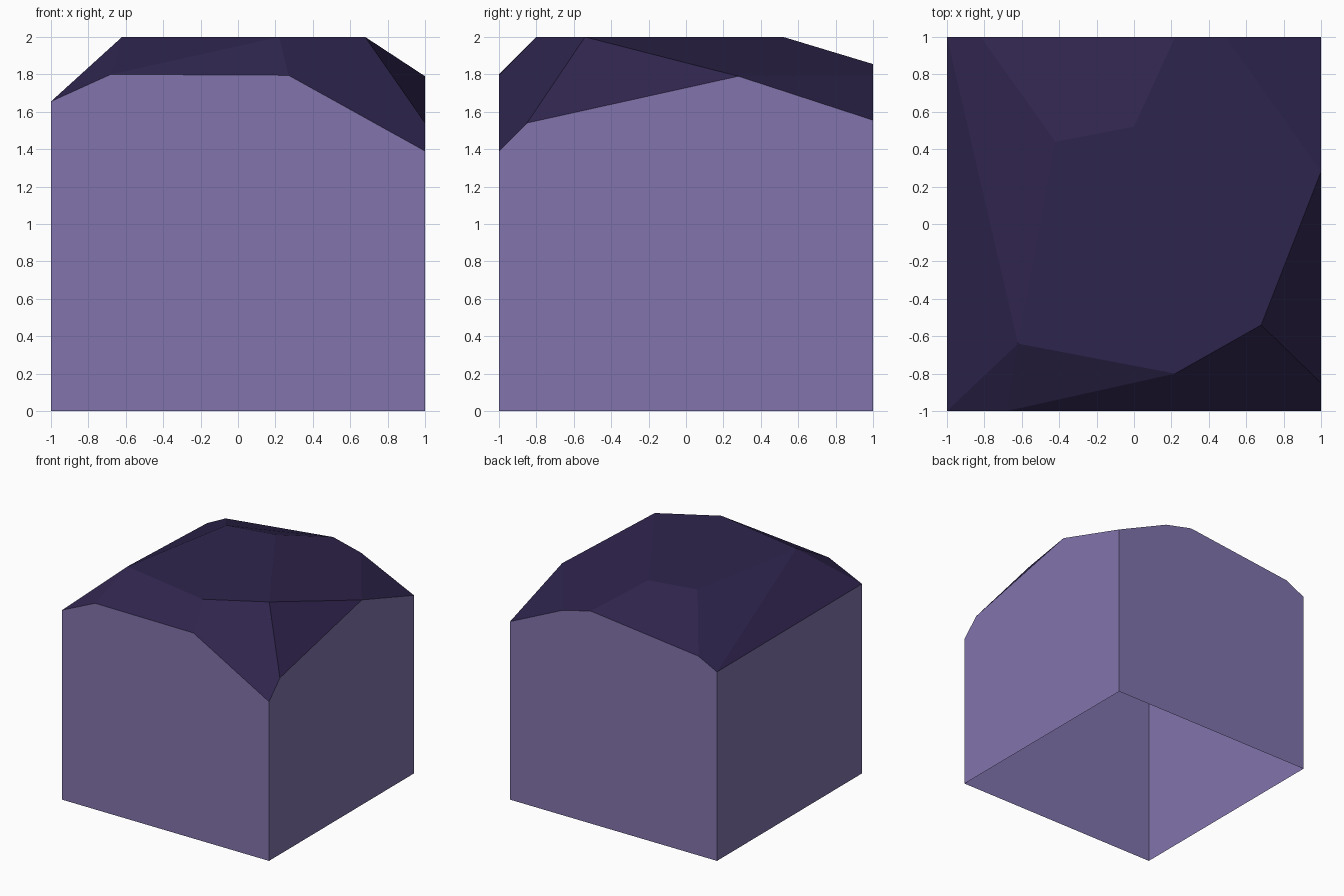
import bpy

if "Cube" in bpy.data.objects:
    bpy.data.objects.remove(bpy.data.objects["Cube"])

def material(name, rgb):
    m = bpy.data.materials.new(name)
    m.diffuse_color = (*rgb, 1.0)
    m.use_nodes = True
    m.node_tree.nodes["Principled BSDF"].inputs["Base Color"].default_value = m.diffuse_color
    return m

def make_object(name, verts, faces, mat):
    mesh = bpy.data.meshes.new(name)
    mesh.from_pydata(verts, [], faces)
    mesh.materials.append(mat)
    mesh.update()
    bpy.context.collection.objects.link(bpy.data.objects.new(name, mesh))

light_purple = material("light_purple", (0.223, 0.174, 0.418))
dark_purple = material("dark_purple", (0.028, 0.018, 0.074))

# Rim where walls meet the faceted cap, counter-clockwise from front left
rim = [(-1, -1, 1.655), (-.68, -1, 1.8), (.27, -1, 1.795),
       (1, -1, 1.39), (1, -.85, 1.54), (1, .28, 1.79),
       (1, 1, 1.555), (.49, 1, 1.79), (.22, 1, 1.855), (-.82, 1, 1.74),
       (-1, 1, 1.65)]
corners = [0, 3, 6, 10]

# Faceted cap: flat plateau with chipped slopes down to the rim
plateau = [(-.62, -.64), (.22, -.8), (.68, -.54), (0, .52), (-.42, .44)]
cap_verts = rim + [(x, y, 2.0) for x, y in plateau]
cap_faces = [(11, 12, 13, 14, 15),
             (0, 1, 11), (1, 12, 11), (1, 2, 12), (2, 3, 4, 13, 12),
             (4, 5, 13), (5, 6, 7), (5, 7, 8, 14, 13),
             (8, 9, 15, 14), (9, 10, 11, 15), (10, 0, 11)]
make_object("rock_cap", cap_verts, cap_faces, dark_purple)

# Four side walls, open underneath
n = len(rim)
wall_verts = rim + [(rim[c][0], rim[c][1], 0.0) for c in corners]
wall_faces = []
for i, start in enumerate(corners):
    j = (i + 1) % 4
    end = corners[j] if j else n
    top = [k % n for k in range(end, start - 1, -1)]
    wall_faces.append([n + i, n + j] + top)
make_object("block_walls", wall_verts, wall_faces, light_purple)
